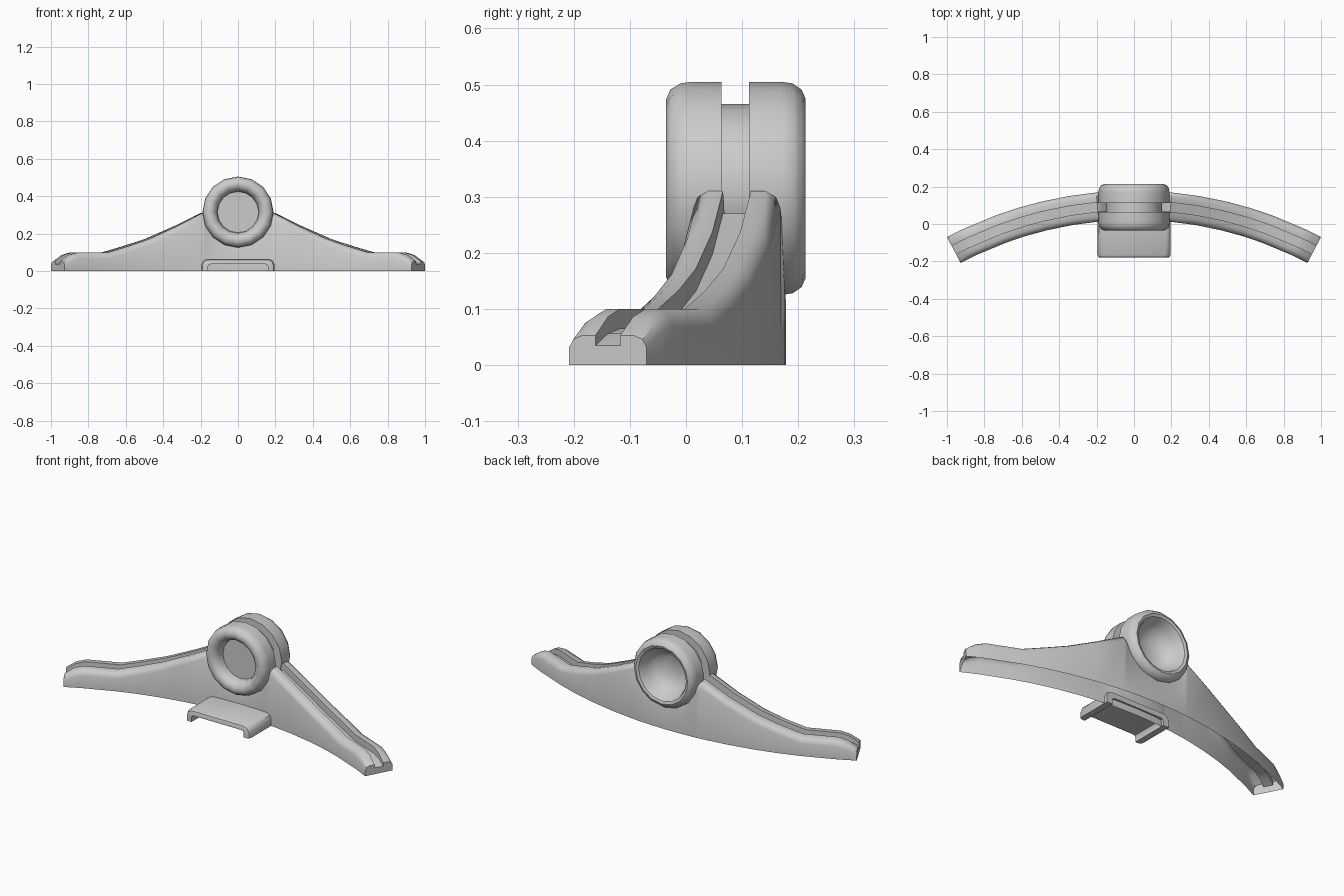
import bpy, bmesh, math

if "Cube" in bpy.data.objects:
    bpy.data.objects.remove(bpy.data.objects["Cube"])

ARC_R, ARC_Y = 2.06, -1.96      # plan curve of the swept body


def finish(bm, name, angle=38):
    bmesh.ops.remove_doubles(bm, verts=bm.verts, dist=1e-5)
    bmesh.ops.recalc_face_normals(bm, faces=bm.faces)
    me = bpy.data.meshes.new(name)
    bm.to_mesh(me)
    bm.free()
    ob = bpy.data.objects.new(name, me)
    bpy.context.collection.objects.link(ob)
    bpy.ops.object.select_all(action='DESELECT')
    bpy.context.view_layer.objects.active = ob
    ob.select_set(True)
    bpy.ops.object.shade_smooth_by_angle(angle=math.radians(angle))
    return ob


def bridge(bm, loops, closed):
    for a, b in zip(loops, loops[1:]):
        n = len(a)
        for i in range(n if closed else n - 1):
            j = (i + 1) % n
            bm.faces.new((a[i], a[j], b[j], b[i]))


def section(bm, x, h, groove):
    # grooved, round-shouldered cross-section, square to the arc
    b = min(0.03, h * 0.4)
    half = [(-.078, 0), (-.078, h - b), (-.07, h - b * .35), (-.052, h),
            (-.025, h), (-.025, h - groove)]
    pts = half + [(-n, z) for n, z in reversed(half)]
    a = math.asin(x / ARC_R)
    return [bm.verts.new(((ARC_R + n) * math.sin(a), ARC_Y + (ARC_R + n) * math.cos(a), z))
            for n, z in pts]


# Swept body: centre line x, height, groove depth
stations = [(0, .145, .005), (.10, .178, .005), (.15, .235, .01), (.175, .29, .03),
            (.195, .31, .04), (.34, .237, .04), (.485, .172, .04), (.60, .133, .04),
            (.71, .10, .035), (.875, .10, .035), (.92, .086, .03), (.9635, .053, .018)]
full = [(-x, h, g) for x, h, g in reversed(stations[1:])] + stations
bm = bmesh.new()
loops = [section(bm, *s) for s in full]
bridge(bm, loops, False)
for end in (loops[0], loops[-1]):
    bm.faces.new(end)
finish(bm, "swept_body")

# Ring hub: profile (radius, y) turned about the y axis
profile = [(.11, .025), (.113, .0), (.122, -.02), (.138, -.033), (.157, -.036),
           (.176, -.028), (.187, -.010), (.19, .01), (.19, .063), (.15, .063),
           (.15, .112), (.19, .112), (.19, .17), (.187, .19), (.176, .206),
           (.160, .213), (.146, .208), (.138, .193), (.128, .16), (.105, .125),
           (.06, .10)]
SIDES = 16
bm = bmesh.new()
rings = [[bm.verts.new((r * math.sin(2 * math.pi * i / SIDES), y,
                        .315 + r * math.cos(2 * math.pi * i / SIDES)))
          for i in range(SIDES)] for r, y in profile]
bridge(bm, rings, True)
bm.faces.new(rings[0])
bm.faces.new(rings[-1])
finish(bm, "ring_hub")

# Front clip: staple profile with a rounded front lip
outer = [(.195, 0), (.195, .035), (.186, .056), (.165, .065)]
inner = [(.160, 0), (.160, .026), (.155, .034), (.143, .037)]


def arch(bm, pts, y, grow=0.0):
    right = [(x - grow, z - (grow if z > 0 else 0)) for x, z in pts]
    return [bm.verts.new((x, y, z)) for x, z in
            right + [(-x, z) for x, z in reversed(right)]]


bm = bmesh.new()
loops = [arch(bm, outer, .03), arch(bm, outer, -.165), arch(bm, outer, -.176, .005),
         arch(bm, outer, -.18, .014), arch(bm, inner, -.18), arch(bm, inner, .03)]
bridge(bm, loops + [loops[0]], False)
for k in (0, -1):                # leg soles
    bm.faces.new([lp[k] for lp in loops])
finish(bm, "front_clip")
